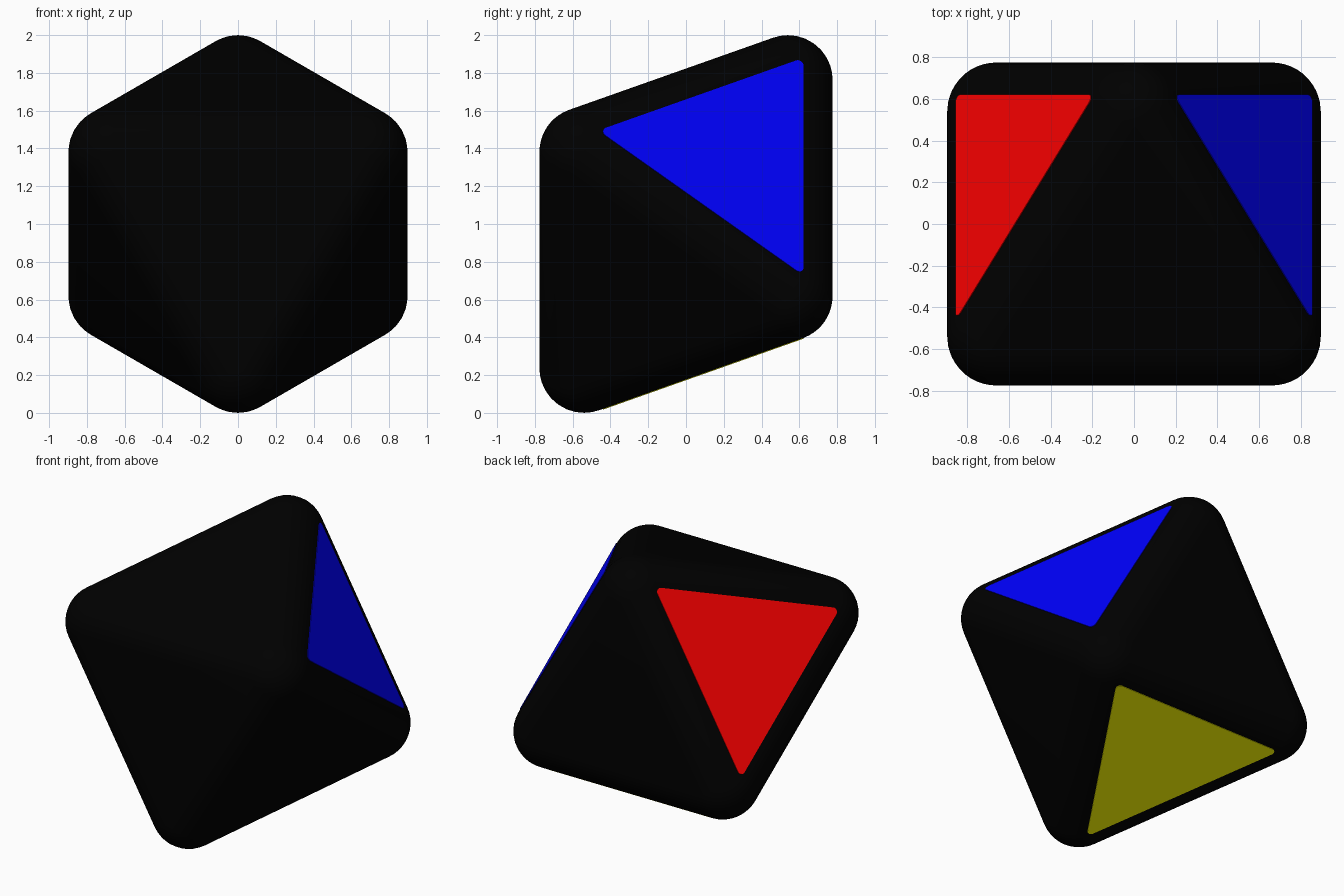
import bpy, bmesh, math
from mathutils import Vector

if "Cube" in bpy.data.objects:
    bpy.data.objects.remove(bpy.data.objects["Cube"])

INRADIUS = 0.776      # centre to each flat face
ROUND = 0.236         # rounding radius of edges and corners
CENTRE = Vector((0, 0, 1))
STEPS = 10            # rounding subdivisions per corner

# Three perpendicular octahedron axes, tilted so one face looks along -y
s2, s3, s6 = math.sqrt(2), math.sqrt(3), math.sqrt(6)
A = Vector((0, -1 / s3, -s2 / s3))
B = Vector((1 / s2, -1 / s3, 1 / s6))
C = Vector((-1 / s2, -1 / s3, 1 / s6))


def material(name, rgb):
    mat = bpy.data.materials.new(name)
    mat.diffuse_color = (*rgb, 1)
    mat.use_nodes = True
    mat.node_tree.nodes["Principled BSDF"].inputs["Base Color"].default_value = mat.diffuse_color
    return mat


def add_object(name, bm, mat, angle):
    bmesh.ops.recalc_face_normals(bm, faces=bm.faces[:])
    mesh = bpy.data.meshes.new(name)
    bm.to_mesh(mesh)
    bm.free()
    obj = bpy.data.objects.new(name, mesh)
    bpy.context.collection.objects.link(obj)
    mesh.materials.append(mat)
    bpy.ops.object.select_all(action='DESELECT')
    obj.select_set(True)
    bpy.context.view_layer.objects.active = obj
    bpy.ops.object.shade_smooth_by_angle(angle=math.radians(angle))
    return obj


def build_body():
    # Each corner is a sphere patch; the hull joins them into edges and faces
    bm = bmesh.new()
    core = (INRADIUS - ROUND) * s3
    for u, v, w in ((A, B, C), (B, C, A), (C, A, B)):
        for sign in (1, -1):
            for i in range(STEPS + 1):
                for j in range(STEPS + 1):
                    p = math.tan(math.pi / 4 * (2 * i / STEPS - 1))
                    q = math.tan(math.pi / 4 * (2 * j / STEPS - 1))
                    d = (u * sign + v * p + w * q).normalized()
                    bm.verts.new(CENTRE + u * sign * core + d * ROUND)
    bmesh.ops.convex_hull(bm, input=bm.verts[:])
    bmesh.ops.dissolve_limit(bm, angle_limit=math.radians(0.2),
                             verts=bm.verts[:], edges=bm.edges[:])
    add_object("body", bm, material("black", (0, 0, 0)), 40)


def build_panel(name, corners, rgb):
    # Thin triangle with small rounded corners on one octahedron face
    radius, lift = 0.027, 0.004
    normal = sum(corners, Vector()).normalized()
    mid = CENTRE + normal * (INRADIUS - 0.002)
    reach = 2 * (0.7 * INRADIUS / s2 - radius)
    bm = bmesh.new()
    ring = []
    first = (corners[0] - normal * corners[0].dot(normal)).normalized()
    side = normal.cross(first)
    for k in range(3):
        turn = k * math.tau / 3
        hub = mid + reach * (first * math.cos(turn) + side * math.sin(turn))
        for n in range(7):
            a = turn + math.radians(-60 + 20 * n)
            ring.append(bm.verts.new(
                hub + radius * (first * math.cos(a) + side * math.sin(a))))
    face = bm.faces.new(ring)
    out = bmesh.ops.extrude_face_region(bm, geom=[face], use_keep_orig=True)
    moved = [g for g in out["geom"] if isinstance(g, bmesh.types.BMVert)]
    bmesh.ops.translate(bm, verts=moved, vec=normal * (lift + 0.002))
    add_object(name, bm, material(name + "_colour", rgb), 30)


build_body()
build_panel("blue_panel", (B, -A, -C), (0, 0, 1))
build_panel("red_panel", (C, -A, -B), (1, 0, 0))
build_panel("yellow_panel", (A, -B, -C), (1, 1, 0))
